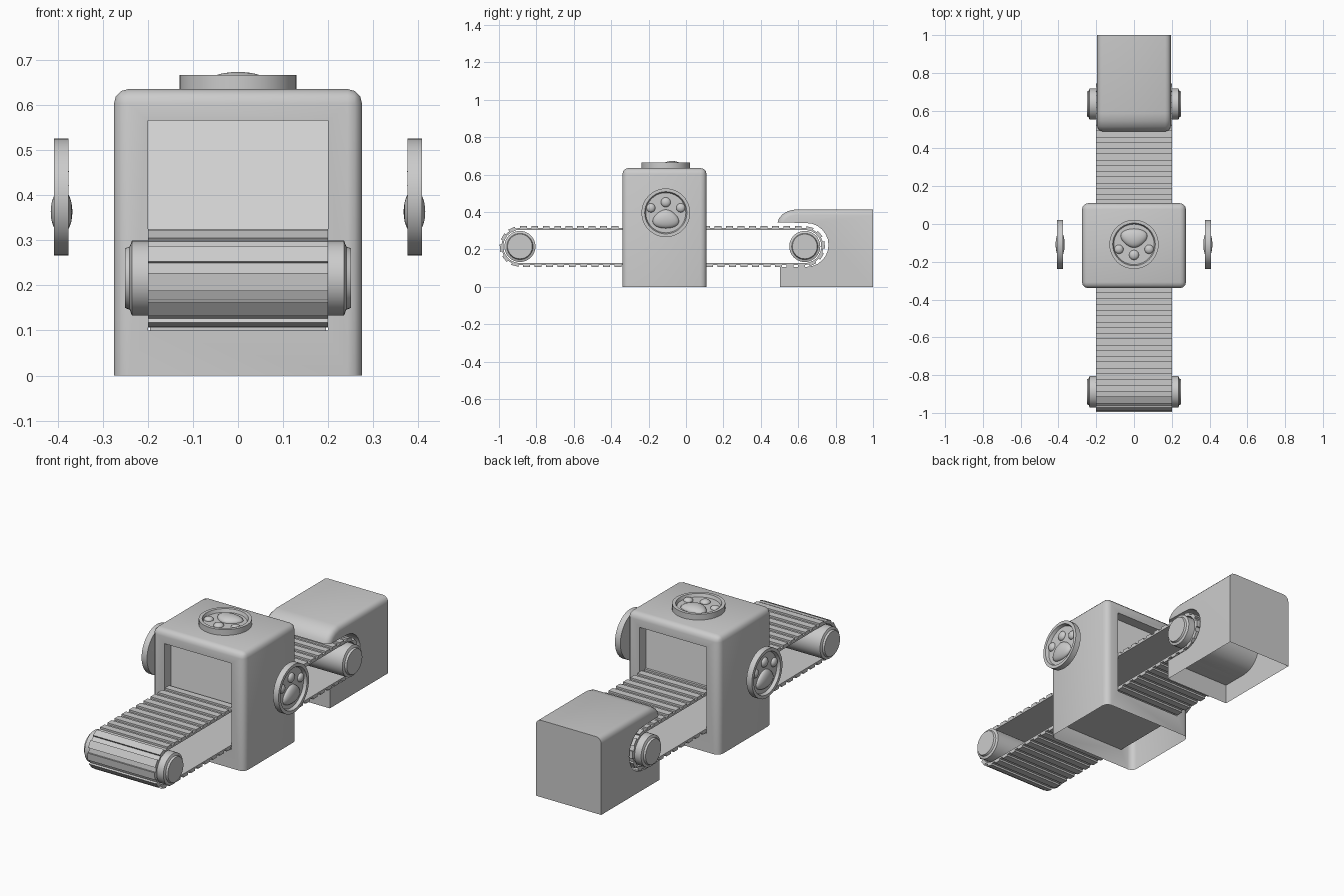
import bpy, bmesh, math
from mathutils import Matrix, Vector

if "Cube" in bpy.data.objects:
    bpy.data.objects.remove(bpy.data.objects["Cube"])


def material(name, value):
    mat = bpy.data.materials.new(name)
    mat.use_nodes = True
    colour = (value, value, value, 1)
    mat.diffuse_color = colour
    mat.node_tree.nodes["Principled BSDF"].inputs["Base Color"].default_value = colour
    return mat


grey = material("grey", 0.6)
pale = material("pale grey", 0.78)


def finish(bm, name, mat=grey, smooth=True):
    bmesh.ops.recalc_face_normals(bm, faces=bm.faces)
    mesh = bpy.data.meshes.new(name)
    bm.to_mesh(mesh)
    bm.free()
    mesh.materials.append(mat)
    if smooth:
        mesh.shade_smooth()
        mesh.set_sharp_from_angle(angle=math.radians(40))
    obj = bpy.data.objects.new(name, mesh)
    bpy.context.collection.objects.link(obj)
    return obj


def box(x, y0, y1, z0, z1):
    bm = bmesh.new()
    bmesh.ops.create_cube(bm, size=1)
    for v in bm.verts:
        v.co = (v.co.x * 2 * x, y0 if v.co.y < 0 else y1, z0 if v.co.z < 0 else z1)
    return bm


def lathe(bm, profile, steps=40):
    """Revolve (radius, height) points about local z."""
    verts = [bm.verts.new((r, 0, z)) for r, z in profile]
    edges = [bm.edges.new(pair) for pair in zip(verts, verts[1:])]
    bmesh.ops.spin(bm, geom=verts + edges, cent=(0, 0, 0), axis=(0, 0, 1),
                   angle=math.tau, steps=steps)
    bmesh.ops.remove_doubles(bm, verts=bm.verts, dist=0.0001)


def open_bottom(bm):
    low = [f for f in bm.faces if all(abs(v.co.z) < 0.001 for v in f.verts)]
    bmesh.ops.delete(bm, geom=low, context='FACES')


# Machine housing: rounded box with a through tunnel and an open underside
bm = box(0.275, -0.34, 0.11, 0, 0.635)
rounded = [e for e in bm.edges if max(v.co.z for v in e.verts) > 0.1]
bmesh.ops.bevel(bm, geom=rounded, offset=0.032, segments=3, profile=0.5, affect='EDGES')
housing = finish(bm, "housing")
cutter = finish(box(0.2, -0.6, 0.4, 0.1, 0.565), "tunnel_cutter")
cutter.hide_render = True
cut = housing.modifiers.new("tunnel", 'BOOLEAN')
cut.operation, cut.solver, cut.object = 'DIFFERENCE', 'EXACT', cutter
graph = bpy.context.evaluated_depsgraph_get()
bm = bmesh.new()
bm.from_mesh(bpy.data.meshes.new_from_object(housing.evaluated_get(graph)))
bpy.data.objects.remove(housing)
bpy.data.objects.remove(cutter)
open_bottom(bm)
finish(bm, "housing")

# Shutters that close the tunnel above the belt
for name, y in (("front_shutter", -0.28), ("back_shutter", 0.05)):
    finish(box(0.2, y - 0.004, y + 0.004, 0.31, 0.565), name, pale, False)

# Conveyor belt: toothed loop around two rollers
Y_FRONT, Y_BACK, Z_MID, R_BELT = -0.888, 0.635, 0.216, 0.1
STRAIGHT, ARC = Y_BACK - Y_FRONT, math.pi * R_BELT
SLATS = 60


def on_loop(s, r):
    """Point at distance s around the belt, offset r from the roller axes."""
    half, s = divmod(s, STRAIGHT + ARC)
    if s < STRAIGHT:
        y, z = s - STRAIGHT / 2, r
    else:
        a = (s - STRAIGHT) / R_BELT
        y, z = STRAIGHT / 2 + r * math.sin(a), r * math.cos(a)
    sign = -1 if half % 2 else 1
    return (Y_FRONT + Y_BACK) / 2 + sign * y, Z_MID + sign * z


pitch = 2 * (STRAIGHT + ARC) / SLATS
bm = bmesh.new()
rings = []
for i in range(SLATS):
    for s, r in ((0, 0.099), (0, 0.109), (0.6, 0.109), (0.6, 0.099)):
        outer = on_loop((i + s) * pitch, r)
        inner = on_loop((i + s) * pitch, 0.089)
        rings.append([bm.verts.new((x, *p)) for x, p in
                      ((-0.2, outer), (0.2, outer), (0.2, inner), (-0.2, inner))])
for a, b in zip(rings, rings[1:] + rings[:1]):
    for k in range(4):
        n = (k + 1) % 4
        bm.faces.new((a[k], a[n], b[n], b[k]))
bmesh.ops.remove_doubles(bm, verts=bm.verts, dist=0.00001)
finish(bm, "conveyor_belt", smooth=False)

# Rollers with chamfered end caps
for name, y in (("front_roller", Y_FRONT), ("back_roller", Y_BACK)):
    bm = bmesh.new()
    lathe(bm, [(0, -0.25), (0.066, -0.25), (0.07, -0.24), (0.083, -0.235),
               (0.083, 0.235), (0.07, 0.24), (0.066, 0.25), (0, 0.25)])
    bm.transform(Matrix.Translation((0, y, Z_MID)) @ Matrix.Rotation(math.pi / 2, 4, 'Y'))
    finish(bm, name)

# Collector block: C-shaped side profile wrapped around the back roller
lip = [(0.49, 0.345), (0.497, 0.365), (0.515, 0.387), (0.545, 0.405), (0.585, 0.414)]
cavity = []
for i in range(13):
    a = math.pi * i / 12
    cavity.append((0.645 + 0.117 * math.sin(a), 0.224 - 0.117 * math.cos(a)))
profile = [(1, 0), (0.503, 0), (0.503, 0.107)] + cavity + lip + [(1, 0.414)]
bm = bmesh.new()
side = bm.faces.new([bm.verts.new((-0.195, y, z)) for y, z in profile])
grown = bmesh.ops.extrude_face_region(bm, geom=[side])["geom"]
bmesh.ops.translate(bm, vec=(0.39, 0, 0),
                    verts=[g for g in grown if isinstance(g, bmesh.types.BMVert)])
bmesh.ops.recalc_face_normals(bm, faces=bm.faces)
rounded = [e for e in bm.edges
           if abs(e.verts[0].co.x - e.verts[1].co.x) < 0.001
           and min(v.co.z for v in e.verts) > 0.343]
bmesh.ops.bevel(bm, geom=rounded, offset=0.03, segments=3, profile=0.5,
                affect='EDGES', clamp_overlap=True)
# Widen the rounding along the long top edges
open_bottom(bm)
finish(bm, "collector_block")


# Round badges with a raised rim and a paw relief
def badge(name, centre, across, up, out):
    frame = Matrix((across, up, out)).transposed().to_4x4()
    frame.translation = Vector(centre)
    bm = bmesh.new()
    lathe(bm, [(0, 0), (0.13, 0), (0.13, 0.032), (0.113, 0.032), (0.107, 0.015), (0, 0.015)])
    bm.transform(frame)
    finish(bm, name + "_badge")

    bm = bmesh.new()
    toes = [(-0.08, 0.026, 0.024), (0, 0.056, 0.026), (0.08, 0.026, 0.024)]
    for x, y, r in toes:
        place = Matrix.Translation((x, y, 0.015)) @ Matrix.Diagonal((r, r, 0.016, 1))
        bmesh.ops.create_uvsphere(bm, u_segments=20, v_segments=12, radius=1, matrix=place)
    pad = bmesh.ops.create_uvsphere(bm, u_segments=28, v_segments=14, radius=1)["verts"]
    for v in pad:
        x, y, z = v.co
        v.co = (0.068 * x * (1 - 0.28 * y), -0.033 + 0.05 * y, 0.015 + 0.024 * z)
    bm.transform(frame)
    finish(bm, name + "_paw")


badge("left", (0.376, -0.108, 0.396), (0, 1, 0), (0, 0, 1), (1, 0, 0))
badge("right", (-0.376, -0.108, 0.396), (0, -1, 0), (0, 0, 1), (-1, 0, 0))
badge("top", (0, -0.108, 0.634), (-1, 0, 0), (0, -1, 0), (0, 0, 1))
